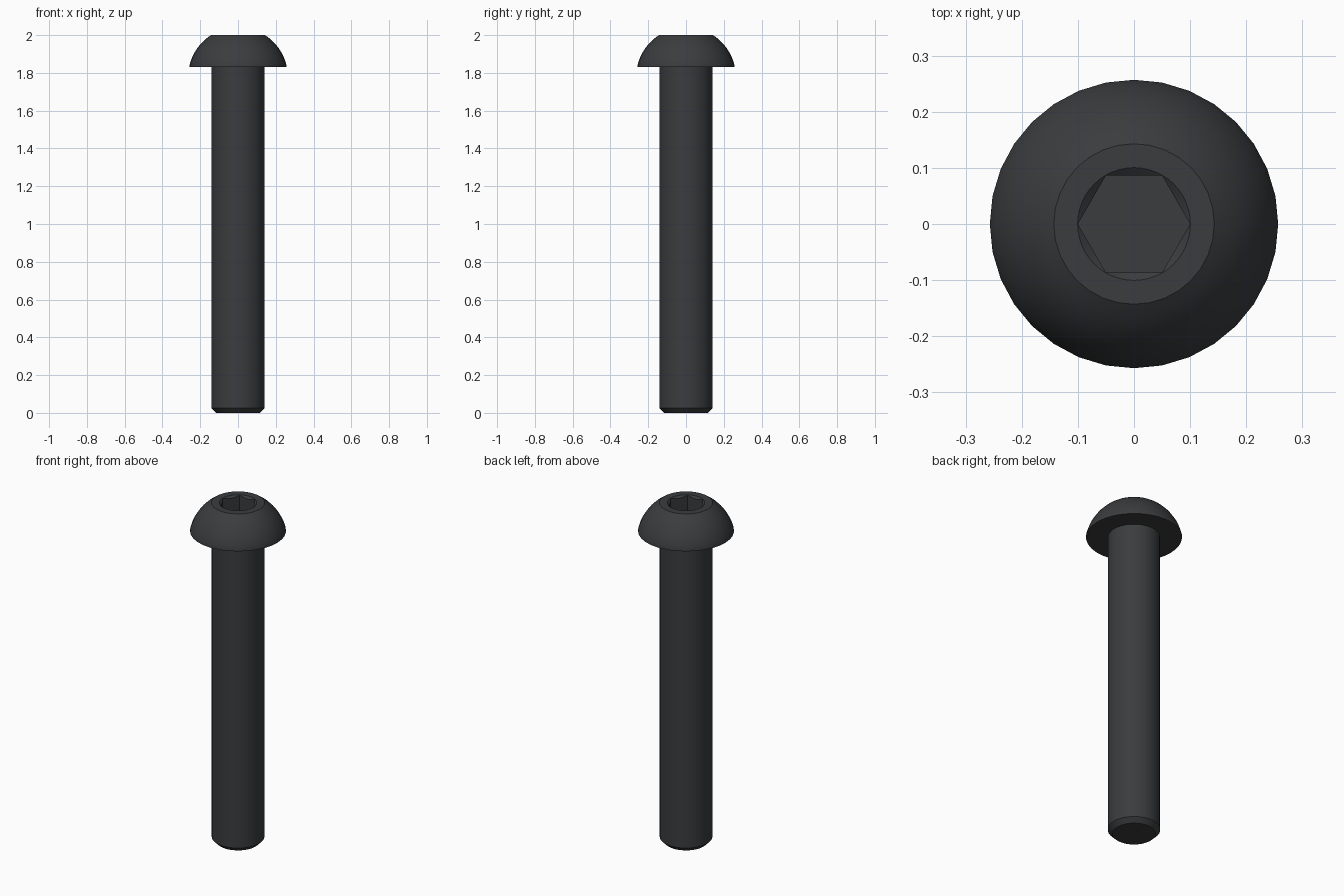
import bpy, bmesh
from math import sin, cos, pi, atan2, hypot

if "Cube" in bpy.data.objects:
    bpy.data.objects.remove(bpy.data.objects["Cube"])

steel = bpy.data.materials.new("black_steel")
steel.diffuse_color = (0.042, 0.045, 0.048, 1)
steel.use_nodes = True
steel.node_tree.nodes["Principled BSDF"].inputs["Base Color"].default_value = steel.diffuse_color


def circle(r, z, n=32):
    return [(r * cos(2 * pi * i / n), r * sin(2 * pi * i / n), z) for i in range(n)]


def hexagon(corner, n=48):
    """Points on a hexagon, corners on the x axis: (radius, angle)."""
    pts = []
    for i in range(n):
        a = 2 * pi * i / n
        pts.append((corner * cos(pi / 6) / cos(a % (pi / 3) - pi / 6), a))
    return pts


def loft(name, rings, cap_end=True):
    bm = bmesh.new()
    prev = None
    for ring in rings:
        verts = [bm.verts.new(p) for p in ring]
        edges = [bm.edges.new((verts[i - 1], verts[i])) for i in range(len(verts))]
        if prev:
            bmesh.ops.bridge_loops(bm, edges=prev + edges)
        prev = edges
    if cap_end:
        bm.faces.new(verts)
    bmesh.ops.recalc_face_normals(bm, faces=bm.faces)
    # Open shells: make sure the lowest face looks down
    low = min(bm.faces, key=lambda f: f.calc_center_median().z)
    if low.normal.z > 0:
        bmesh.ops.reverse_faces(bm, faces=bm.faces)
    me = bpy.data.meshes.new(name)
    bm.to_mesh(me)
    bm.free()
    ob = bpy.data.objects.new(name, me)
    bpy.context.collection.objects.link(ob)
    me.materials.append(steel)
    bpy.ops.object.select_all(action='DESELECT')
    ob.select_set(True)
    bpy.context.view_layer.objects.active = ob
    bpy.ops.object.shade_smooth_by_angle(angle=pi / 6)
    return ob


# Domed head: underside, rim, spherical dome, flat top, chamfered hex socket
SHAFT_R, HEAD_R, TOP_R, HEAD_Z, RIM_Z = 0.141, 0.257, 0.143, 1.832, 1.84
centre_z = 1.7775
radius = hypot(HEAD_R, RIM_Z - centre_z)
a0 = atan2(RIM_Z - centre_z, HEAD_R)
a1 = atan2(2 - centre_z, TOP_R)
rings = [circle(SHAFT_R, HEAD_Z), circle(HEAD_R, HEAD_Z)]
for i in range(9):
    a = a0 + (a1 - a0) * i / 8
    rings.append(circle(radius * cos(a), centre_z + radius * sin(a)))
hex_pts = hexagon(0.1)
rings.append(circle(0.1005, 2.0, 48))
rings.append([(r * cos(a), r * sin(a), 2 - 0.8 * (0.1005 - r)) for r, a in hex_pts])
rings.append([(r * cos(a), r * sin(a), 1.9) for r, a in hex_pts])
loft("button_head", rings)

# Shaft with chamfered tip
loft("shaft", [circle(SHAFT_R, HEAD_Z), circle(SHAFT_R, 0.026), circle(0.115, 0)])
